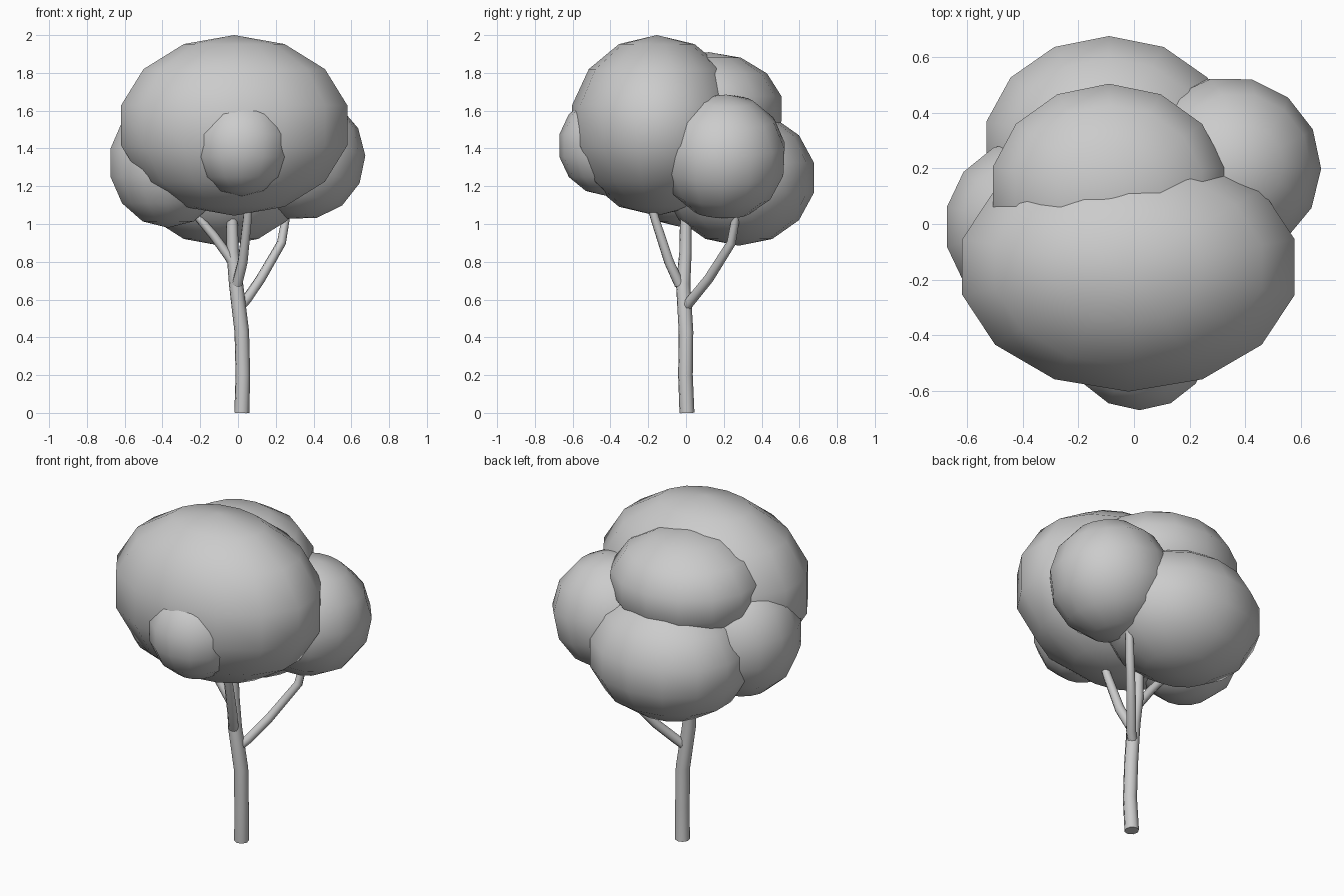
import bpy
from math import radians

if "Cube" in bpy.data.objects:
    bpy.data.objects.remove(bpy.data.objects["Cube"])


def blob(name, loc, radii, rot=(0, 0, 0)):
    bpy.ops.mesh.primitive_uv_sphere_add(segments=14, ring_count=7, radius=1, location=loc,
                                         rotation=[radians(a) for a in rot])
    ob = bpy.context.object
    ob.name = name
    ob.scale = radii
    bpy.ops.object.transform_apply(location=False, rotation=True, scale=True)
    bpy.ops.object.shade_smooth()


def limb(name, points):
    # each point is x, y, z, radius
    cu = bpy.data.curves.new(name, 'CURVE')
    cu.dimensions = '3D'
    cu.bevel_depth = 1.0
    cu.bevel_resolution = 2
    cu.use_fill_caps = True
    sp = cu.splines.new('POLY')
    sp.points.add(len(points) - 1)
    for p, (x, y, z, r) in zip(sp.points, points):
        p.co = (x, y, z, 1)
        p.radius = r
    ob = bpy.data.objects.new(name, cu)
    bpy.context.collection.objects.link(ob)
    bpy.ops.object.select_all(action='DESELECT')
    ob.select_set(True)
    bpy.context.view_layer.objects.active = ob
    bpy.ops.object.convert(target='MESH')
    bpy.ops.object.shade_smooth_by_angle(angle=radians(50))


# Trunk and branches
limb("trunk", [(.02, .005, 0, .04), (.026, -.003, .2, .039), (.02, 0, .43, .039),
               (-.01, -.015, .68, .038), (-.028, -.003, .85, .033), (-.035, 0, 1.15, .028)])
limb("branch_right", [(.01, 0, .56, .026), (.045, .03, .6, .027), (.12, .12, .71, .026),
                      (.23, .24, .9, .024), (.265, .275, 1.1, .02)])
limb("branch_front", [(-.005, -.035, .68, .028), (.025, -.09, .8, .027),
                      (.05, -.165, 1.03, .024), (.055, -.19, 1.12, .022)])
limb("branch_left", [(-.02, -.01, .78, .025), (-.05, -.01, .83, .025),
                     (-.13, -.01, .94, .024), (-.24, -.01, 1.07, .02)])

# Foliage clumps
blob("foliage_main", (-.02, -.155, 1.522), (.63, .46, .478))
blob("foliage_front", (.02, -.417, 1.415), (.265, .26, .267))
blob("foliage_back_top", (-.09, .12, 1.61), (.44, .395, .30))
blob("foliage_back_low", (-.09, .28, 1.245), (.465, .407, .36))
blob("foliage_left", (-.37, -.01, 1.325), (.32, .325, .345))
blob("foliage_right", (.33, .2, 1.357), (.345, .335, .335), (0, 12, 12))
